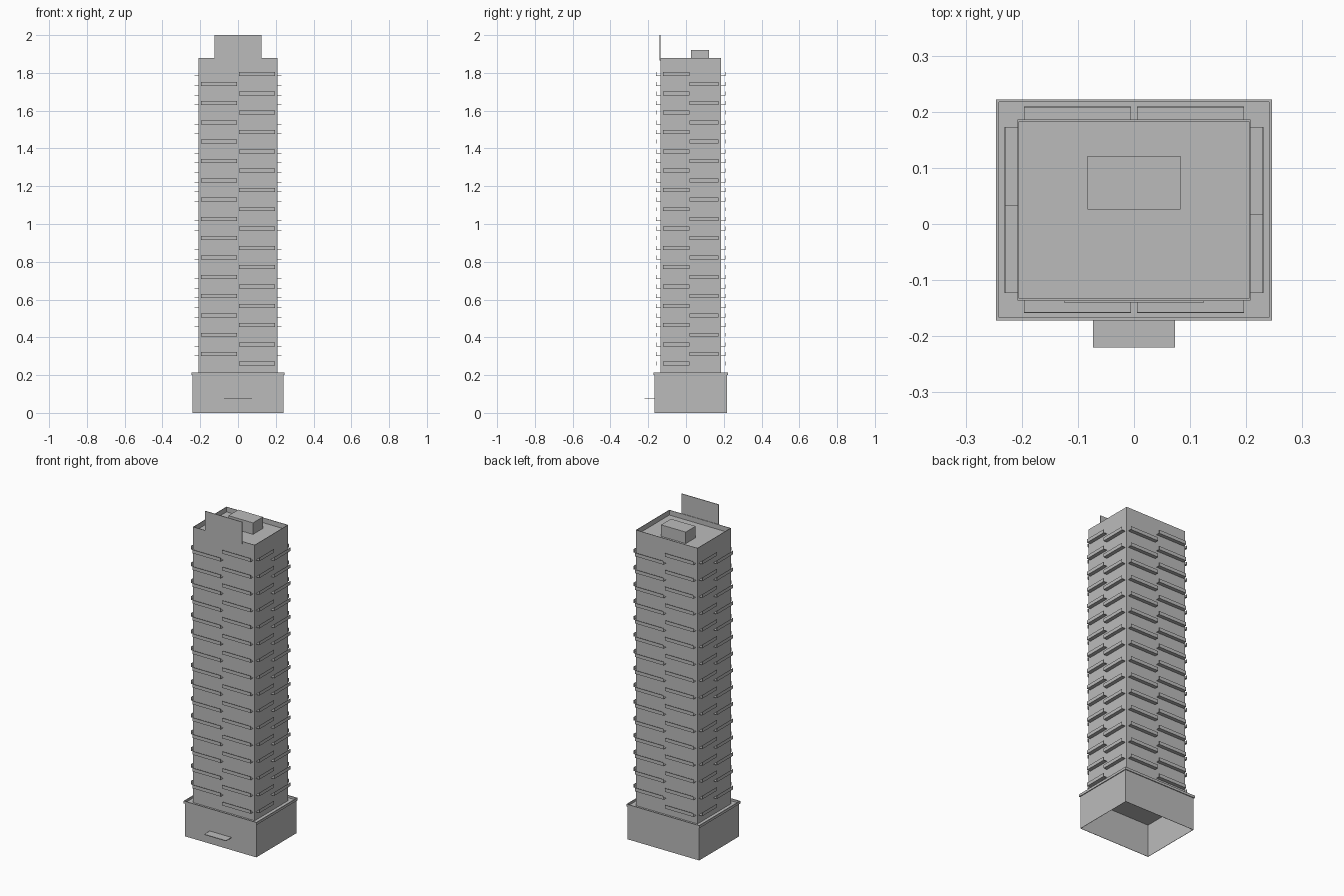
import bpy
from mathutils import Matrix

cube = bpy.data.objects.get("Cube")
if cube:
    bpy.data.objects.remove(cube, do_unlink=True)

grey = bpy.data.materials.new("concrete_grey")
grey.use_nodes = True
colour = (0.5, 0.5, 0.5, 1)
grey.diffuse_color = colour
grey.node_tree.nodes["Principled BSDF"].inputs["Base Color"].default_value = colour


def build(name, boxes):
    """One object made of boxes, each given as x, y and z ranges."""
    verts, faces = [], []
    for xr, yr, zr in boxes:
        n = len(verts)
        verts += [(x, y, z) for z in zr for y in yr for x in xr]
        quads = ((0, 2, 3, 1), (4, 5, 7, 6), (0, 1, 5, 4),
                 (2, 6, 7, 3), (0, 4, 6, 2), (1, 3, 7, 5))
        faces += [[n + i for i in q] for q in quads]
    mesh = bpy.data.meshes.new(name)
    mesh.from_pydata(verts, [], faces)
    mesh.materials.append(grey)
    obj = bpy.data.objects.new(name, mesh)
    bpy.context.collection.objects.link(obj)
    return obj


def ring(x, y0, y1, z0, z1, t):
    """Four thin walls around a rectangle."""
    z = (z0, z1)
    return [((-x, x), (y0, y0 + t), z), ((-x, x), (y1 - t, y1), z),
            ((-x, -x + t), (y0 + t, y1 - t), z), ((x - t, x), (y0 + t, y1 - t), z)]


# Hollow base, open underneath, with an overhanging parapet
build("base_walls", ring(0.241, -0.168, 0.217, 0, 0.202, 0.002))
build("base_roof", [((-0.241, 0.241), (-0.168, 0.217), (0.198, 0.202))])
build("base_parapet", ring(0.246, -0.172, 0.222, 0.2, 0.215, 0.005))
build("entrance_canopy", [((-0.073, 0.073), (-0.22, -0.168), (0.073, 0.077))])

# Tower with a recessed roof
FRONT, BACK, SIDE, ROOF = -0.136, 0.186, 0.208, 1.85
build("tower", [((-SIDE, SIDE), (FRONT, BACK), (0.202, ROOF))])
build("tower_parapet", ring(SIDE, FRONT, BACK, ROOF, 1.88, 0.003))
build("roof_plant_room", [((-0.083, 0.083), (0.026, 0.121), (ROOF, 1.92))])
build("roof_sign_panel", [((-0.125, 0.125), (-0.14, FRONT), (1.865, 2))])


# Balconies: a thin floor with a thin front panel, staggered in two columns
def balconies(name, wall, low, high):
    """Rows on a wall facing -y; low starts on the lowest floor."""
    pitch, depth, t = 0.1022, 0.023, 0.002
    boxes = []
    for span, start, count in ((low, 0.25, 16), (high, 0.301, 15)):
        for i in range(count):
            z = start + i * pitch
            boxes.append((span, (wall - depth, wall), (z, z + t)))
            boxes.append((span, (wall - depth, wall - depth + t), (z + t, z + 0.021)))
    return build(name, boxes)


mid = (FRONT + BACK) / 2
half = (BACK - FRONT) / 2
wide = ((0.005, 0.196), (-0.196, -0.005))
narrow = ((-0.148, -0.007), (-0.007, 0.148))
for i, (name, reach, spans) in enumerate((("front", half, wide), ("left", SIDE, narrow),
                                          ("back", half, wide), ("right", SIDE, narrow))):
    obj = balconies(name + "_balconies", -reach, *spans)
    turn = Matrix.Rotation(i * 1.5707963, 4, "Z")
    obj.data.transform(Matrix.Translation((0, mid, 0)) @ turn)
